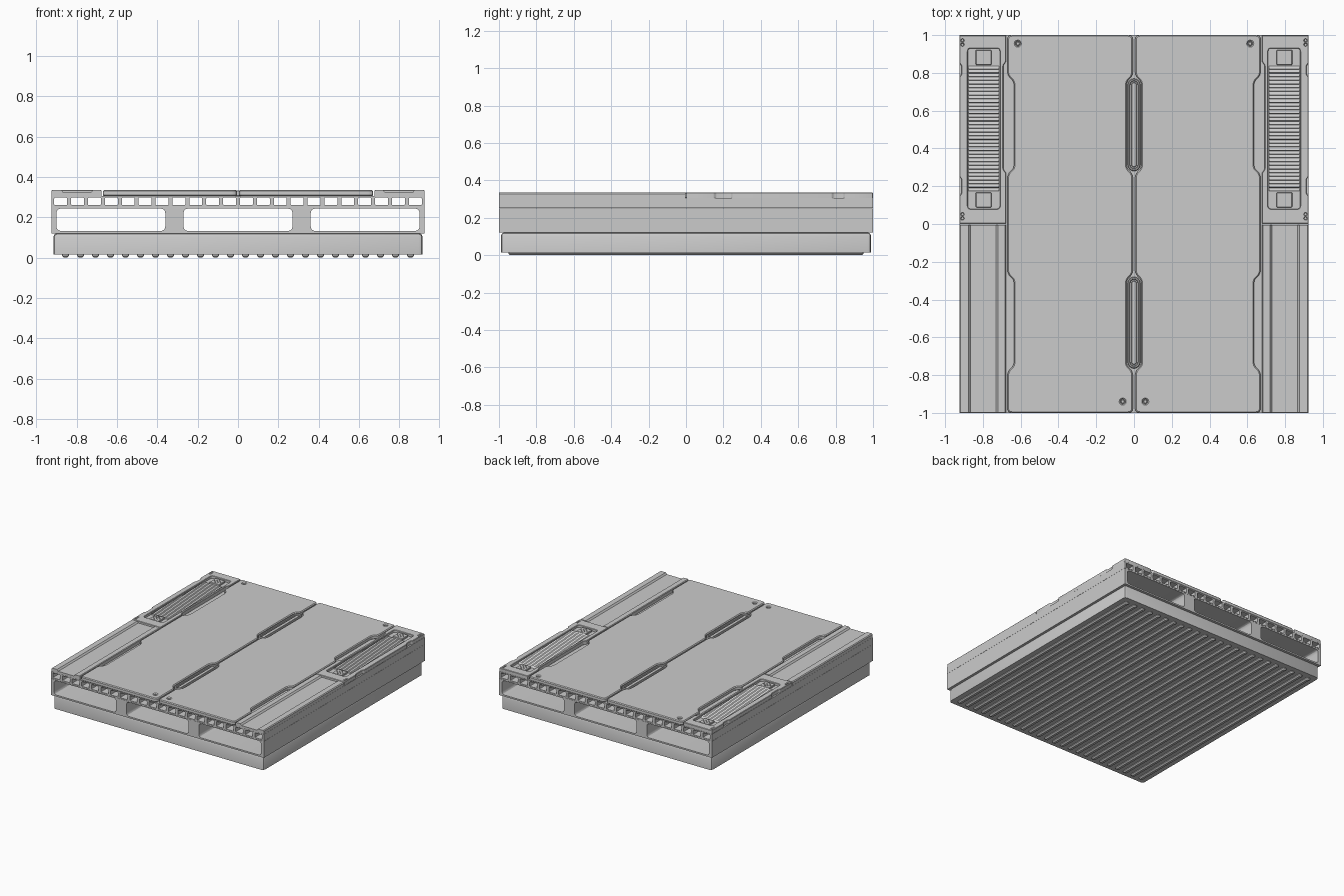
import bpy, bmesh, math
from mathutils import Matrix, Vector

if "Cube" in bpy.data.objects:
    bpy.data.objects.remove(bpy.data.objects["Cube"])

AXES = {
    'z': Matrix.Identity(4),
    'y': Matrix(((1, 0, 0, 0), (0, 0, 1, 0), (0, 1, 0, 0), (0, 0, 0, 1))),  # outline in x,z
    'x': Matrix(((0, 0, 1, 0), (1, 0, 0, 0), (0, 1, 0, 0), (0, 0, 0, 1))),  # outline in y,z
}


def rounded(pts, r, n=4):
    """Polygon with every corner rounded."""
    out = []
    pts = [Vector(p) for p in pts]
    for i, p in enumerate(pts):
        a, b = pts[i - 1] - p, pts[(i + 1) % len(pts)] - p
        p0 = p + a.normalized() * min(r, a.length * 0.45)
        p1 = p + b.normalized() * min(r, b.length * 0.45)
        for k in range(n + 1):
            t = k / n
            out.append(tuple(p0 * (1 - t) ** 2 + p * 2 * t * (1 - t) + p1 * t * t))
    return out


def rect(x0, x1, y0, y1, r=0.0):
    pts = [(x0, y0), (x1, y0), (x1, y1), (x0, y1)]
    return rounded(pts, r) if r else pts


def circle(x, y, r, n=12):
    return [(x + r * math.cos(2 * math.pi * i / n), y + r * math.sin(2 * math.pi * i / n)) for i in range(n)]


def pill(x0, x1, y0, y1, n=8):
    r, c = (x1 - x0) / 2, (x0 + x1) / 2
    top = [(c + r * math.cos(math.pi * i / n), y1 - r + r * math.sin(math.pi * i / n)) for i in range(n + 1)]
    return top + [(2 * c - x, y0 + y1 - y) for x, y in top]


def plate(name, loops, lo, hi, bevel=0.0, axis='z', mirror=False):
    """Extrude outlines (inner loops become holes) with chamfered rims."""
    cu = bpy.data.curves.new(name, 'CURVE')
    cu.dimensions = '2D'
    cu.fill_mode = 'BOTH'
    cu.extrude = (hi - lo) / 2 - bevel
    cu.bevel_depth = bevel
    cu.bevel_resolution = 0
    cu.offset = -bevel
    for pts in loops:
        sp = cu.splines.new('POLY')
        sp.points.add(len(pts) - 1)
        for q, p in zip(sp.points, pts):
            q.co = (p[0], p[1], 0, 1)
        sp.use_cyclic_u = True
    tmp = bpy.data.objects.new(name + "_outline", cu)
    bpy.context.collection.objects.link(tmp)
    dg = bpy.context.evaluated_depsgraph_get()
    me = bpy.data.meshes.new_from_object(tmp.evaluated_get(dg))
    bpy.data.objects.remove(tmp)
    bm = bmesh.new()
    bm.from_mesh(me)
    bmesh.ops.transform(bm, verts=bm.verts, matrix=AXES[axis] @ Matrix.Translation((0, 0, (lo + hi) / 2)))
    bmesh.ops.remove_doubles(bm, verts=bm.verts, dist=1e-5)
    bmesh.ops.recalc_face_normals(bm, faces=bm.faces)
    bm.to_mesh(me)
    bm.free()
    ob = bpy.data.objects.new(name, me)
    bpy.context.collection.objects.link(ob)
    if mirror:
        ob.modifiers.new("Mirror", 'MIRROR')
    return ob


# Base slab with chamfered top and upright edges
bm = bmesh.new()
bmesh.ops.create_cube(bm, size=1, matrix=Matrix.Translation((0, 0, 0.0685)) @ Matrix.Diagonal((1.83, 1.98, 0.107, 1)))
edges = [e for e in bm.edges if sum(v.co.z for v in e.verts) > 0.1]
bmesh.ops.bevel(bm, geom=edges, offset=0.02, segments=2, profile=0.5, affect='EDGES')
me = bpy.data.meshes.new("base_slab")
bm.to_mesh(me)
bm.free()
bpy.context.collection.objects.link(bpy.data.objects.new("base_slab", me))

# Long ribs under the base
plate("floor_ribs", [rect(x - 0.018, x + 0.018, -0.95, 0.95, 0.015)
                     for x in [-0.855 + i * 1.71 / 23 for i in range(24)]], 0, 0.028, 0.009)

# Middle frame with three through tunnels
plate("tunnel_frame", [rect(-0.925, 0.925, 0.12, 0.25)] +
      [rect(c - 0.27, c + 0.27, 0.132, 0.243, 0.025) for c in (-0.63, 0, 0.63)], -1, 1, axis='y')

# Deck core with a row of square channels
plate("channel_deck", [rect(-0.925, 0.925, 0.251, 0.305)] +
      [rect(c - 0.032, c + 0.032, 0.260, 0.297, 0.005)
       for c in [(i - 10.5) * 0.0837 for i in range(22)]], -1, 1, axis='y')

# Two top panels, notched along both long edges
outer, inner = [(0.67, -1)], []
for lo, hi in ((-0.78, -0.265), (0.265, 0.785)):
    outer += [(0.67, lo), (0.635, lo + 0.03), (0.635, hi - 0.03), (0.67, hi)]
    inner += [(0.006, lo), (0.04, lo + 0.03), (0.04, hi - 0.03), (0.006, hi)]
outline = outer + [(0.67, 1), (0.006, 1)] + inner[::-1] + [(0.006, -1)]
holes = ((0.615, 0.955), (0.06, -0.94))
plate("top_panel", [rounded(outline, 0.025)] + [circle(x, y, 0.013) for x, y in holes],
      0.303, 0.335, 0.006, mirror=True)
plate("panel_screws", [circle(x, y, 0.010) for x, y in holes], 0.303, 0.327, 0.002, mirror=True)

# Grip rings on the centre seam
for side, (lo, hi) in (("front", (-0.765, -0.28)), ("back", (0.28, 0.77))):
    plate(side + "_grip_ring", [pill(-0.034, 0.034, lo, hi), pill(-0.02, 0.02, lo + 0.014, hi - 0.014)],
          0.303, 0.333, 0.004)
    plate(side + "_grip_bar", [pill(-0.014, 0.014, lo + 0.02, hi - 0.02)], 0.303, 0.325, 0.003)

# Front side rails: shallow channel section
plate("side_rail", [[(0.677, 0.303), (0.677, 0.33), (0.682, 0.334), (0.720, 0.334), (0.730, 0.322),
                     (0.865, 0.322), (0.875, 0.334), (0.918, 0.334), (0.924, 0.328), (0.924, 0.303)]],
      -0.999, -0.004, axis='y', mirror=True)

# Rear vent housings with recess and corner screw holes
housing = [(0.677, 0.002), (0.924, 0.002), (0.924, 0.15), (0.914, 0.16), (0.914, 0.24), (0.924, 0.25),
           (0.924, 0.78), (0.914, 0.79), (0.914, 0.84), (0.924, 0.85), (0.924, 0.999), (0.677, 0.999),
           (0.677, 0.86), (0.692, 0.84), (0.692, 0.29), (0.677, 0.27)]
dots = [(0.908, y) for y in (0.03, 0.052, 0.95, 0.972)]
plate("vent_housing", [rounded(housing, 0.006, 2), rect(0.71, 0.88, 0.08, 0.93, 0.018)] +
      [circle(x, y, 0.007, 8) for x, y in dots], 0.303, 0.335, 0.003, mirror=True)
plate("vent_floor", [rect(0.70, 0.89, 0.07, 0.94)], 0.303, 0.316, mirror=True)

# Louvres: sawtooth section, upright faces toward the front
n, y0, y1 = 34, 0.175, 0.84
p = (y1 - y0) / n
teeth = [(y0, 0.304)]
for i in range(n):
    teeth += [(y0 + i * p, 0.329), (y0 + (i + 0.85) * p, 0.316)]
plate("vent_louvres", [teeth + [(y1, 0.316), (y1, 0.304)]], 0.714, 0.876, axis='x', mirror=True)

# Latch pads at each louvre end, with small stud clusters
for side, c in (("front", 0.128), ("back", 0.882)):
    plate(side + "_latch_pad", [rect(0.755, 0.838, c - 0.04, c + 0.04, 0.006)], 0.31, 0.329, 0.003, mirror=True)
    studs = [circle(0.797 + dx * 0.013, c + dy * 0.013, 0.0045, 6)
             for dx in range(-2, 3) for dy in range(-2, 3) if abs(dx) + abs(dy) <= 2 and (dx + dy) % 2 == 0]
    plate(side + "_latch_studs", studs, 0.32, 0.333, mirror=True)

# Smooth rounded corners, keep hard edges
for ob in bpy.context.scene.objects:
    ob.select_set(True)
    bpy.context.view_layer.objects.active = ob
bpy.ops.object.shade_smooth_by_angle(angle=math.radians(28))
